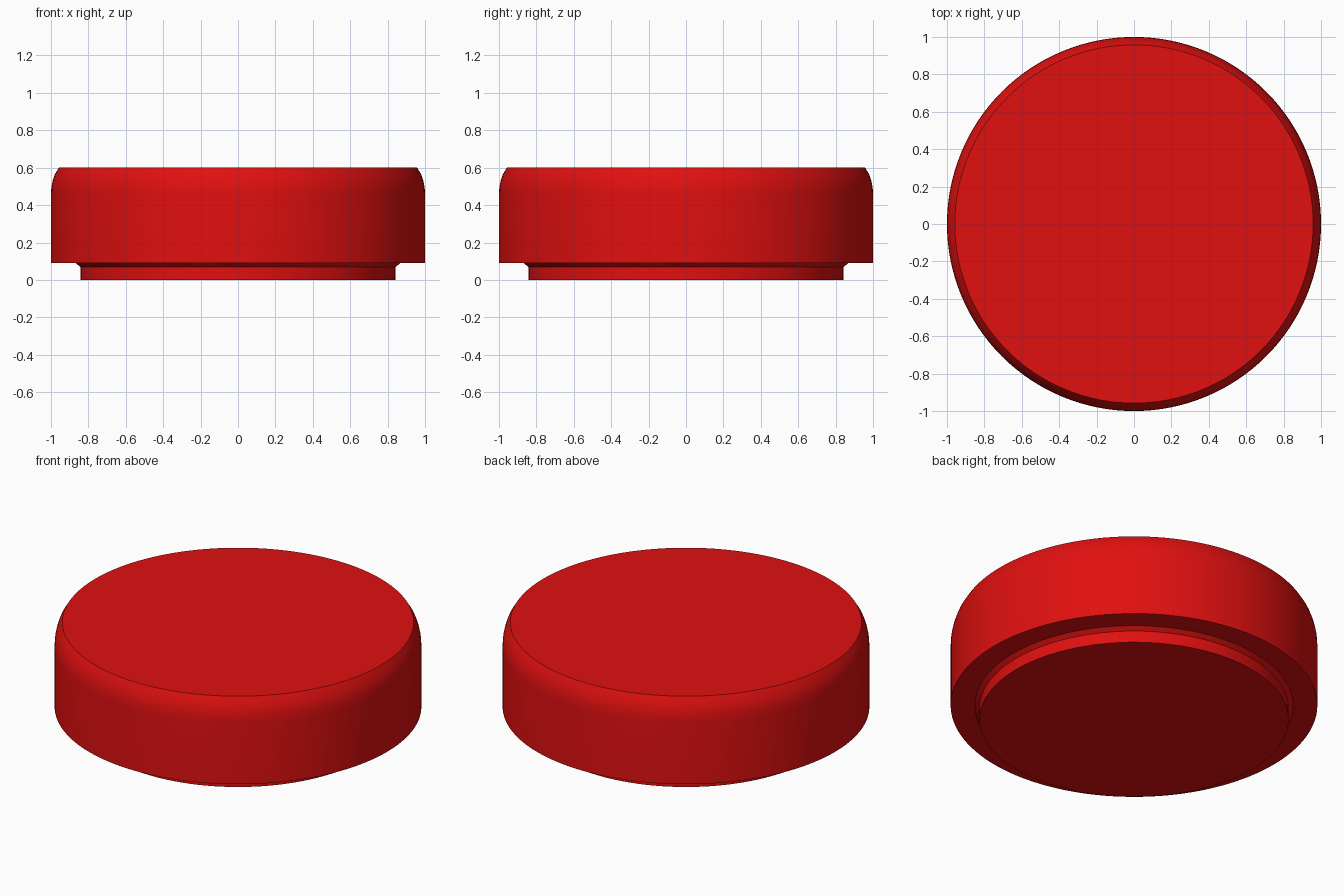
import bpy
import bmesh
import math

cube = bpy.data.objects.get("Cube")
if cube:
    bpy.data.objects.remove(cube, do_unlink=True)

SEGMENTS = 128

red = bpy.data.materials.new("glossy red")
red.use_nodes = True
colour = (0.75, 0.005, 0.005, 1)
red.diffuse_color = colour
red.node_tree.nodes["Principled BSDF"].inputs["Base Color"].default_value = colour


def lathe(name, profile):
    """Turn a (radius, height) profile around the z axis and cap both ends."""
    bm = bmesh.new()
    rings = []
    for radius, height in profile:
        ring = []
        for i in range(SEGMENTS):
            a = 2 * math.pi * i / SEGMENTS
            ring.append(bm.verts.new((radius * math.cos(a), radius * math.sin(a), height)))
        rings.append(ring)
    for low, high in zip(rings, rings[1:]):
        for i in range(SEGMENTS):
            j = (i + 1) % SEGMENTS
            bm.faces.new((low[i], low[j], high[j], high[i]))
    bm.faces.new(rings[0][::-1])
    bm.faces.new(rings[-1])
    mesh = bpy.data.meshes.new(name)
    bm.to_mesh(mesh)
    bm.free()
    mesh.materials.append(red)
    obj = bpy.data.objects.new(name, mesh)
    bpy.context.collection.objects.link(obj)
    bpy.ops.object.select_all(action="DESELECT")
    obj.select_set(True)
    bpy.context.view_layer.objects.active = obj
    bpy.ops.object.shade_smooth_by_angle(angle=math.radians(30))
    return obj


# Narrow foot, flared underside step, straight wall and rounded top shoulder
lathe("button_cap", [
    (0.843, 0), (0.843, 0.07), (0.868, 0.09), (1, 0.09),
    (1, 0.46), (0.998, 0.495), (0.991, 0.53), (0.979, 0.565), (0.958, 0.6),
])
